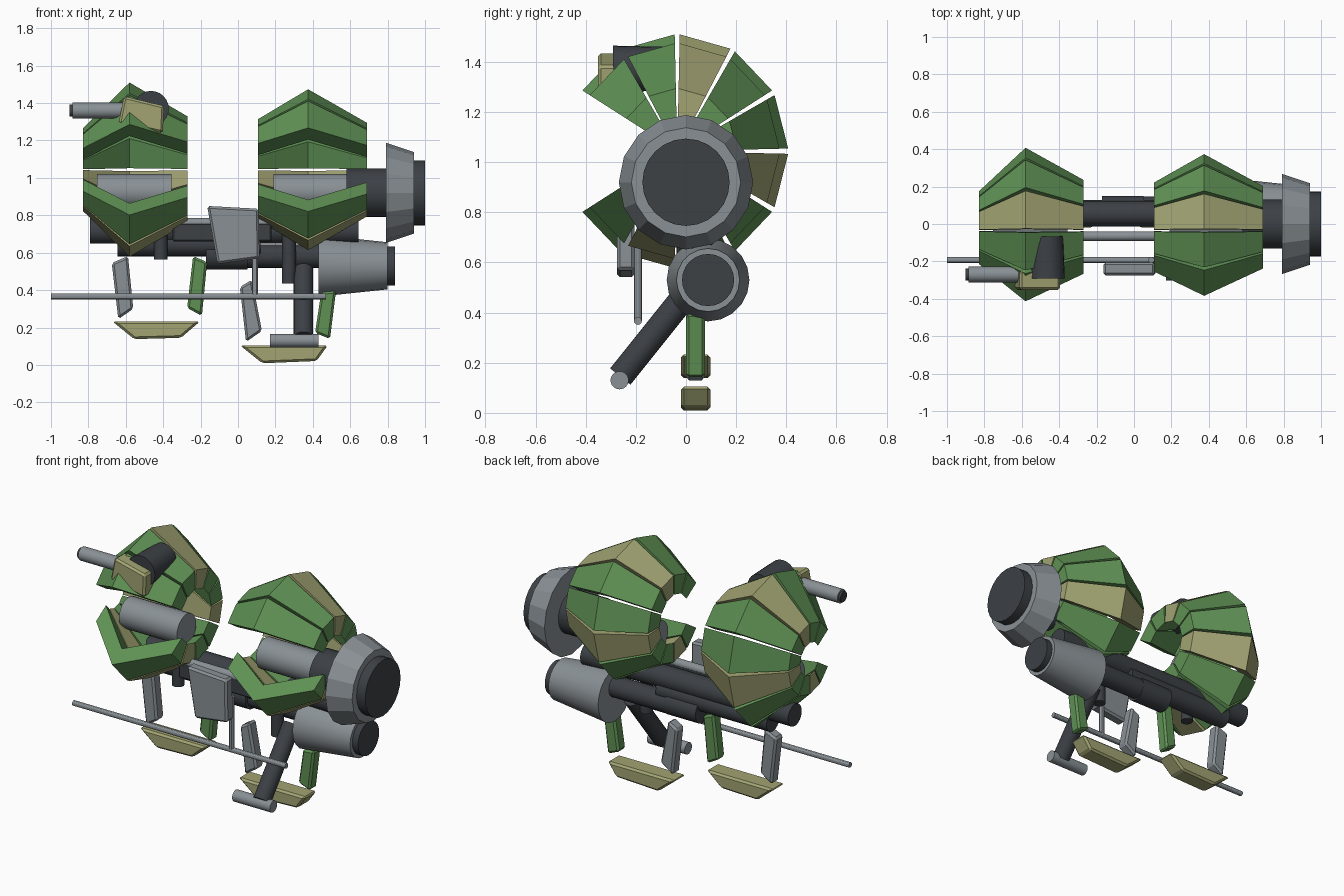
import bpy, bmesh, math
from mathutils import Vector

if "Cube" in bpy.data.objects:
    bpy.data.objects.remove(bpy.data.objects["Cube"])


def material(name, rgb):
    m = bpy.data.materials.new(name)
    m.diffuse_color = (*rgb, 1)
    m.use_nodes = True
    m.node_tree.nodes["Principled BSDF"].inputs["Base Color"].default_value = m.diffuse_color
    return m


GREEN = material("leaf green", (0.115, 0.285, 0.09))
OLIVE = material("pale olive", (0.36, 0.37, 0.17))
GREY = material("steel grey", (0.25, 0.28, 0.30))
DARK = material("charcoal", (0.045, 0.052, 0.06))


def make(name, bm, mats, smooth=False, bevel=0):
    bmesh.ops.recalc_face_normals(bm, faces=bm.faces)
    me = bpy.data.meshes.new(name)
    bm.to_mesh(me)
    bm.free()
    for m in mats:
        me.materials.append(m)
    ob = bpy.data.objects.new(name, me)
    bpy.context.collection.objects.link(ob)
    if smooth:
        bpy.ops.object.select_all(action='DESELECT')
        ob.select_set(True)
        bpy.context.view_layer.objects.active = ob
        bpy.ops.object.shade_smooth_by_angle(angle=math.radians(30))
    if bevel:
        mod = ob.modifiers.new("bevel", 'BEVEL')
        mod.width = bevel
        mod.segments = 1
    return ob


def tube(name, a, b, r1, mat, r2=None, sides=24, smooth=True):
    """Cylinder or cone from point a (radius r1) to point b (radius r2)."""
    a, b = Vector(a), Vector(b)
    bm = bmesh.new()
    bmesh.ops.create_cone(bm, cap_ends=True, segments=sides, radius1=r1,
                          radius2=r1 if r2 is None else r2, depth=(b - a).length)
    rot = (b - a).to_track_quat('Z', 'Y')
    for v in bm.verts:
        v.co = rot @ v.co + (a + b) / 2
    return make(name, bm, [mat], smooth)


def prism(name, outline, y0, y1, mat, bevel=0.012):
    """Front outline (x, z) extruded from y0 to y1."""
    bm = bmesh.new()
    f = [bm.verts.new((x, y0, z)) for x, z in outline]
    k = [bm.verts.new((x, y1, z)) for x, z in outline]
    bm.faces.new(f)
    bm.faces.new(k)
    n = len(f)
    for i in range(n):
        bm.faces.new((f[i], f[(i + 1) % n], k[(i + 1) % n], k[i]))
    return make(name, bm, [mat], bevel=bevel)


def fan_shell(name, profile, thick=0.12, cy=-0.035, cz=1.044):
    """Open ring of ten separate ridged plates; every third one is olive."""
    bm = bmesh.new()
    loop = profile + [(x, r - thick) for x, r in reversed(profile)]
    n = len(loop)
    for s in range(10):
        start = -150 + 30 * s
        rings = []
        for deg in (start + 1.3, start + 28.7):
            a = math.radians(deg)
            rings.append([bm.verts.new((x, cy + 0.95 * r * math.cos(a),
                                        cz + r * math.sin(a))) for x, r in loop])
        p, q = rings
        faces = [bm.faces.new((p[i], p[(i + 1) % n], q[(i + 1) % n], q[i])) for i in range(n)]
        for ring in rings:
            for i in range(2):  # end wall in two quads, split at the ridge
                faces.append(bm.faces.new((ring[i], ring[i + 1], ring[4 - i], ring[5 - i])))
        for f in faces:
            f.material_index = 1 if s % 3 == 1 else 0
    return make(name, bm, [GREEN, OLIVE])


# Plated shells and the drums inside them
fan_shell("left_shell", [(-0.83, 0.22), (-0.58, 0.466), (-0.27, 0.285)])
fan_shell("right_shell", [(0.107, 0.27), (0.375, 0.43), (0.69, 0.25)])
tube("left_drum", (-0.755, 0, 0.925), (-0.355, 0, 0.925), 0.095, GREY)
tube("right_drum", (0.19, 0, 0.925), (0.6, 0, 0.925), 0.095, GREY)

# Large thruster
tube("large_thruster_neck", (0.58, 0, 0.92), (0.80, 0, 0.92), 0.13, DARK)
tube("large_thruster_bell", (0.79, 0, 0.92), (0.94, 0, 0.92), 0.268, GREY, 0.218, 16, False)
tube("large_thruster_cap", (0.92, 0, 0.92), (1.0, 0, 0.92), 0.174, DARK)

# Small thruster
tube("small_thruster_bell", (0.43, 0.088, 0.53), (0.80, 0.088, 0.53), 0.165, GREY, 0.126, 20)
tube("small_thruster_cap", (0.79, 0.088, 0.53), (0.84, 0.088, 0.53), 0.104, DARK)
tube("small_thruster_pipe", (0.04, 0.085, 0.582), (0.45, 0.085, 0.582), 0.063, DARK)
tube("pipe_coupling", (-0.17, 0.075, 0.585), (0.05, 0.075, 0.585), 0.075, DARK)

# Long frame tubes
tube("lower_frame_tube", (-0.645, 0.065, 0.645), (0.12, 0.065, 0.645), 0.064, DARK)
tube("upper_frame_tube", (-0.79, 0.055, 0.717), (0.645, 0.055, 0.717), 0.068, DARK)
prism("front_frame_beam", [(-0.35, 0.66), (0.18, 0.66), (0.18, 0.76), (-0.35, 0.76)],
      -0.09, -0.04, DARK, 0.008)
tube("front_frame_rod", (-0.35, -0.065, 0.76), (0.25, -0.065, 0.76), 0.026, GREY)

# Short posts hanging from the frame
tube("left_post", (-0.413, 0, 0.565), (-0.413, 0, 0.75), 0.036, DARK)
tube("right_post", (0.272, 0, 0.435), (0.272, 0, 0.75), 0.037, DARK)

# Slanted leg with its foot bar
tube("slanted_leg", (0.35, 0.03, 0.51), (0.35, -0.262, 0.145), 0.052, DARK)
tube("foot_bar", (0.17, -0.265, 0.13), (0.43, -0.265, 0.13), 0.036, GREY)

# Thin long rod with hanger and control box
tube("long_rod", (-1.0, -0.192, 0.367), (0.47, -0.192, 0.367), 0.016, GREY, sides=12)
tube("rod_hanger", (0.092, -0.192, 0.367), (0.092, -0.192, 0.70), 0.016, GREY, sides=12)
prism("control_box", [(-0.165, 0.85), (0.11, 0.835), (0.115, 0.57), (-0.11, 0.54)],
      -0.275, -0.205, GREY)

# Hanging claws: grey prong, green prong, olive tray
claws = {
    "left": ([(-0.675, 0.545), (-0.588, 0.582), (-0.56, 0.30), (-0.64, 0.245)],
             [(-0.24, 0.582), (-0.165, 0.55), (-0.193, 0.262), (-0.272, 0.305)],
             [(-0.672, 0.233), (-0.203, 0.233), (-0.305, 0.145), (-0.555, 0.138)]),
    "right": ([(0.01, 0.417), (0.075, 0.455), (0.128, 0.182), (0.043, 0.123)],
              [(0.445, 0.39), (0.524, 0.396), (0.492, 0.139), (0.412, 0.171)],
              [(0.01, 0.105), (0.48, 0.105), (0.42, 0.021), (0.13, 0.009)]),
}
for side, (grey, green, tray) in claws.items():
    prism(side + "_claw_outer_prong", grey, 0.0, 0.075, GREY)
    prism(side + "_claw_inner_prong", green, 0.0, 0.075, GREEN)
    prism(side + "_claw_tray", tray, -0.02, 0.097, OLIVE)

# Gun on the left shell
tube("gun_mount", (-0.465, -0.065, 1.375), (-0.465, -0.29, 1.37), 0.085, DARK, 0.095)
prism("gun_block", [(-0.61, 1.437), (-0.395, 1.385), (-0.402, 1.24), (-0.638, 1.292)],
      -0.352, -0.25, OLIVE)
tube("gun_barrel", (-0.885, -0.27, 1.36), (-0.55, -0.27, 1.36), 0.042, GREY)
tube("gun_muzzle", (-0.9, -0.27, 1.36), (-0.88, -0.27, 1.36), 0.032, DARK)
